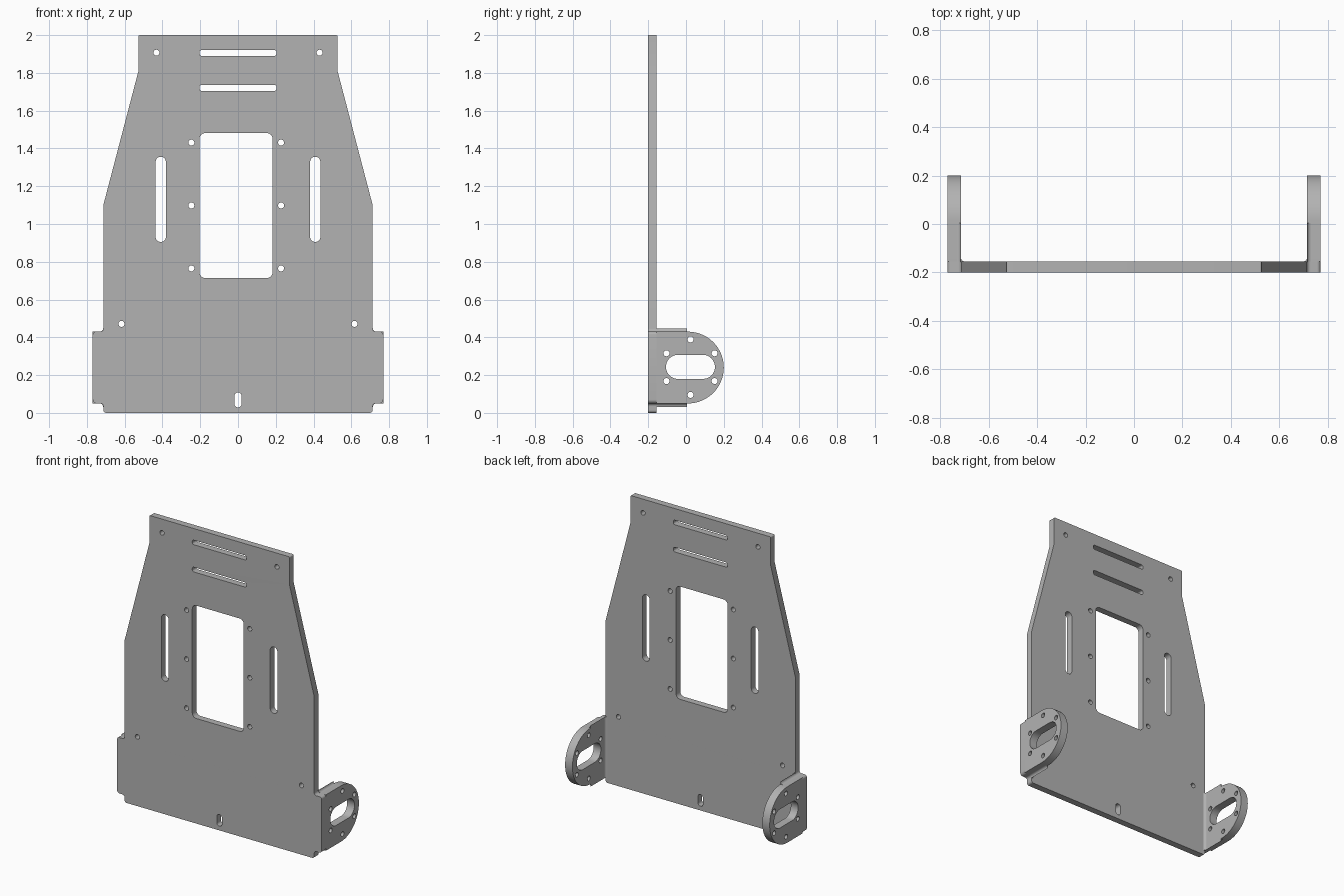
import bpy
from math import pi, cos, sin, tan, radians
from mathutils import Vector, Matrix

cube = bpy.data.objects.get("Cube")
if cube:
    bpy.data.objects.remove(cube)

metal = bpy.data.materials.new("grey metal")
metal.use_nodes = True
grey = (0.45, 0.45, 0.45, 1)
metal.diffuse_color = grey
metal.node_tree.nodes["Principled BSDF"].inputs["Base Color"].default_value = grey


def rounded(corners, steps=6):
    """Closed outline from (u, v, radius) corners, each rounded by an arc."""
    out = []
    n = len(corners)
    for i, (u, v, r) in enumerate(corners):
        p = Vector((u, v))
        if r == 0:
            out.append(p)
            continue
        a = (Vector(corners[i - 1][:2]) - p).normalized()
        b = (Vector(corners[(i + 1) % n][:2]) - p).normalized()
        half = a.angle(b) / 2
        centre = p + (a + b).normalized() * (r / sin(half))
        start = p + a * (r / tan(half)) - centre
        end = p + b * (r / tan(half)) - centre
        sweep = start.angle_signed(end)
        for k in range(steps + 1):
            out.append(centre + Matrix.Rotation(-sweep * k / steps, 2) @ start)
    return out


def slot(u0, u1, v0, v1, r, steps=8):
    return rounded([(u0, v0, r), (u1, v0, r), (u1, v1, r), (u0, v1, r)], steps)


def hole(u, v, r=0.016, n=20):
    return [Vector((u + r * cos(2 * pi * k / n), v + r * sin(2 * pi * k / n))) for k in range(n)]


def sheet(name, loops, thickness, matrix):
    """Flat sheet with openings, extruded about its middle plane."""
    curve = bpy.data.curves.new(name, 'CURVE')
    curve.dimensions = '2D'
    curve.fill_mode = 'BOTH'
    curve.extrude = thickness / 2
    for loop in loops:
        spline = curve.splines.new('POLY')
        spline.points.add(len(loop) - 1)
        for point, p in zip(spline.points, loop):
            point.co = (p.x, p.y, 0, 1)
        spline.use_cyclic_u = True
    temp = bpy.data.objects.new(name + "_outline", curve)
    bpy.context.collection.objects.link(temp)
    graph = bpy.context.evaluated_depsgraph_get()
    mesh = bpy.data.meshes.new_from_object(temp.evaluated_get(graph))
    bpy.data.objects.remove(temp)
    mesh.name = name
    mesh.transform(matrix)
    mesh.materials.clear()
    mesh.materials.append(metal)
    obj = bpy.data.objects.new(name, mesh)
    bpy.context.collection.objects.link(obj)
    bpy.ops.object.select_all(action='DESELECT')
    obj.select_set(True)
    bpy.context.view_layer.objects.active = obj
    bpy.ops.object.mode_set(mode='EDIT')
    bpy.ops.mesh.select_all(action='SELECT')
    bpy.ops.mesh.remove_doubles(threshold=0.00005)
    bpy.ops.mesh.normals_make_consistent(inside=False)
    bpy.ops.object.mode_set(mode='OBJECT')
    bpy.ops.object.shade_smooth_by_angle(angle=radians(30))
    return obj


def facing_front(y):
    return Matrix.Translation((0, y, 0)) @ Matrix.Rotation(pi / 2, 4, 'X')


def facing_side(x):
    return Matrix(((0, 0, 1, x), (1, 0, 0, 0), (0, 1, 0, 0), (0, 0, 0, 1)))


# Back plate: tapered outline with wings at the foot
front, back = -0.2, -0.155
side = [(0.713, 0, 0.015), (0.713, 0.05, 0.016), (0.769, 0.05, 0.02),
        (0.769, 0.43, 0.015), (0.713, 0.43, 0.016), (0.713, 1.1, 0),
        (0.527, 1.81, 0), (0.527, 2, 0.008)]
outline = rounded(side + [(-x, z, r) for x, z, r in reversed(side)])
openings = [slot(-0.204, 0.183, 0.714, 1.481, 0.03),
            slot(-0.204, 0.204, 1.89, 1.921, 0.012),
            slot(-0.204, 0.204, 1.705, 1.737, 0.012),
            slot(-0.019, 0.019, 0.029, 0.108, 0.0185)]
openings += [hole(x, z) for x in (-0.247, 0.228) for z in (0.765, 1.098, 1.431)]
for s in (-1, 1):
    openings += [hole(s * 0.432, 1.907), hole(s * 0.617, 0.471)]
    openings.append(slot(s * 0.409 - 0.027, s * 0.409 + 0.027, 0.905, 1.356, 0.0265))
sheet("back_plate", [outline] + openings, back - front, facing_front((front + back) / 2))

# Side brackets: rounded ears with a slot and a ring of holes
for s, label in ((1, "left"), (-1, "right")):
    ear = [Vector((back, 0.05))]
    ear += [Vector((0.01 + 0.19 * sin(pi * k / 40), 0.24 - 0.19 * cos(pi * k / 40))) for k in range(41)]
    ear.append(Vector((back, 0.43)))
    cuts = [slot(-0.106, 0.153, 0.18, 0.307, 0.063, 12)]
    cuts += [hole(0.024 + 0.147 * cos(pi / 6 + k * pi / 3),
                  0.242 + 0.147 * sin(pi / 6 + k * pi / 3)) for k in range(6)]
    sheet(label + "_bracket", [ear] + cuts, 0.055, facing_side(s * 0.7415))

    # Concave fillet strips along the bracket's upper and lower edges
    for edge, sign, end in ((0.43, 1, "upper"), (0.05, -1, "lower")):
        arc = [Vector((s * (0.731 - 0.017 * sin(pi / 2 * k / 6)),
                       edge + sign * 0.018 * (1 - cos(pi / 2 * k / 6)))) for k in range(7)]
        strip = arc + [Vector((s * 0.714, edge - sign * 0.004)), Vector((s * 0.731, edge - sign * 0.004))]
        sheet(f"{label}_{end}_strip", [strip], 0.16, facing_front(back + 0.08))

    # Fillet in the inner bend between plate and bracket
    bend = [Vector((s * (0.698 + 0.016 * sin(pi / 2 * k / 6)),
                    back + 0.016 * (1 - cos(pi / 2 * k / 6)))) for k in range(7)]
    bend += [Vector((s * 0.716, back - 0.002)), Vector((s * 0.698, back - 0.002))]
    sheet(label + "_bend", [bend], 0.416, Matrix.Translation((0, 0, 0.24)))
